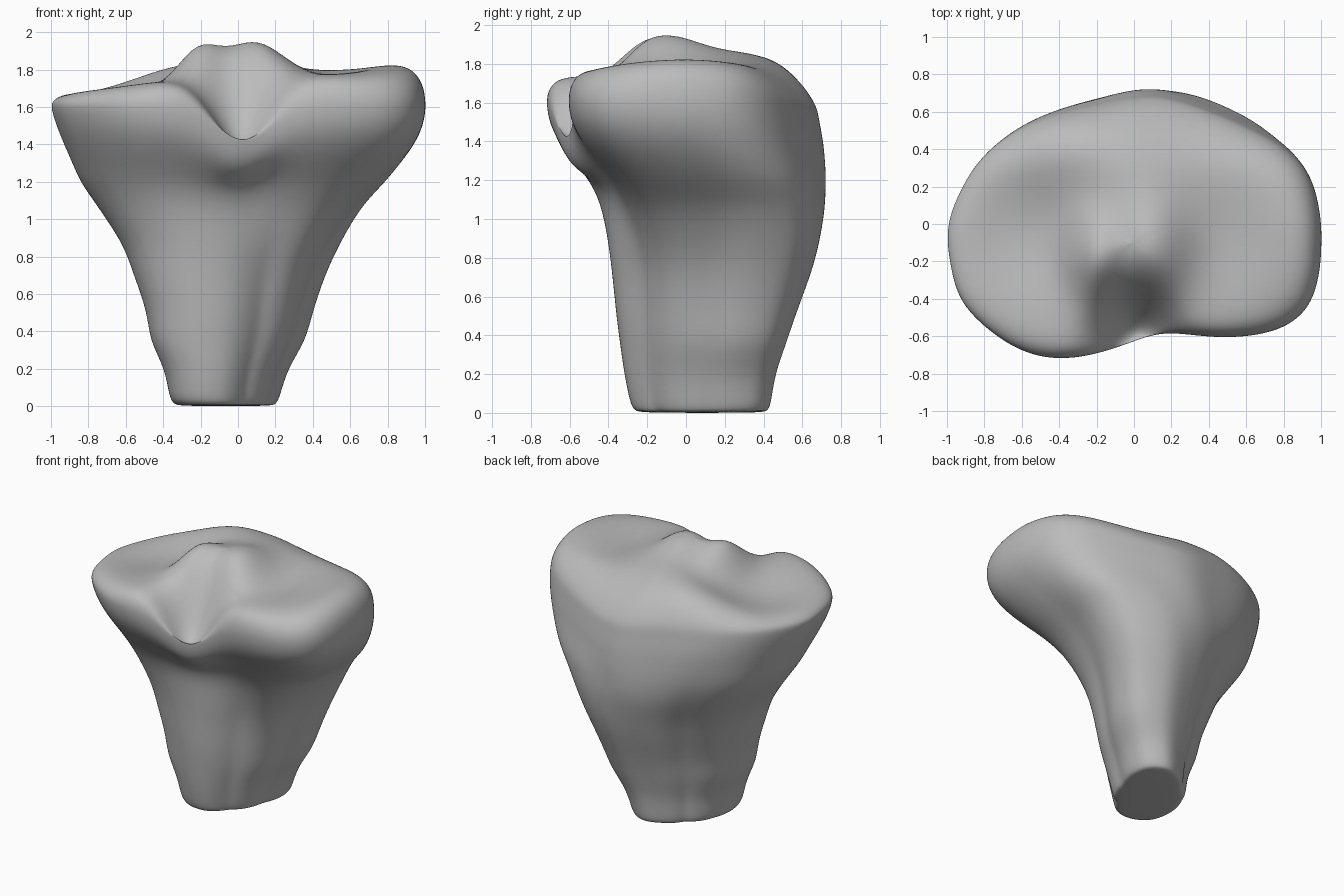
import bpy, bmesh, math

if "Cube" in bpy.data.objects:
    bpy.data.objects.remove(bpy.data.objects["Cube"], do_unlink=True)

SIDES = 80

# Outline of the broad upper head, fitted to a unit box
HEAD = [(-1, 0), (-.98, -.28), (-.92, -.58), (-.78, -.77), (-.6, -.94), (-.42, -1), (-.2, -.95),
        (0, -.85), (.12, -.79), (.25, -.79), (.5, -.83), (.8, -.77), (.93, -.63), (.98, -.42),
        (1, -.14), (.99, .14), (.92, .45), (.8, .62), (.62, .75), (.4, .88), (.25, .96), (.1, 1.01),
        (-.05, .98), (-.2, .93), (-.42, .86), (-.6, .76), (-.8, .55), (-.93, .27)]

# Outline of the narrow shaft: a slanted, rounded triangle with a crest at the back
SHAFT = [(-1, -.3), (-.87, -.8), (-.5, -1), (0, -.98), (.35, -.68), (.82, -.02), (1, .4),
         (.93, .8), (.5, 1.02), (.1, .92), (-.4, .57), (-.87, .1)]

# Height, x range, y range, share of the head outline
LEVELS = [(0, -.31, .18, -.22, .39, 0), (.012, -.345, .205, -.26, .42, 0),
          (.05, -.37, .225, -.28, .435, 0), (.2, -.39, .265, -.31, .455, 0),
          (.35, -.475, .365, -.33, .51, 0), (.5, -.485, .4, -.35, .56, .03),
          (.7, -.56, .47, -.37, .64, .1), (.85, -.61, .545, -.39, .69, .22),
          (1, -.71, .635, -.42, .725, .42), (1.1, -.78, .71, -.45, .735, .57),
          (1.2, -.85, .81, -.5, .735, .72), (1.3, -.89, .885, -.58, .73, .86),
          (1.4, -.93, .945, -.66, .72, .96), (1.5, -.97, .985, -.715, .71, 1),
          (1.6, -1, 1, -.73, .69, 1)]


def radii(outline):
    """Sample an outline as evenly spaced, slightly softened radii."""
    polar = sorted((math.atan2(y, x) % math.tau, math.hypot(x, y)) for x, y in outline)
    polar = [(polar[-1][0] - math.tau, polar[-1][1])] + polar + [(polar[0][0] + math.tau, polar[0][1])]
    result = []
    for i in range(SIDES):
        a = math.tau * i / SIDES
        for (a0, r0), (a1, r1) in zip(polar, polar[1:]):
            if a0 <= a <= a1:
                result.append(r0 + (r1 - r0) * (a - a0) / (a1 - a0))
                break
    for _ in range(2):
        result = [(result[i - 1] + 2 * result[i] + result[(i + 1) % SIDES]) / 4 for i in range(SIDES)]
    return result


def bump(x, y, cx, cy, wide, deep):
    return math.exp(-((x - cx) / wide) ** 2 - ((y - cy) / deep) ** 2)


def top_height(x, y):
    """Joint surface: two shallow dishes, a twin-peaked spine and a front notch."""
    z = 1.78 + .085 * x - .3 * max(0, x) * y * y
    z += .16 * bump(x, y, -.21, -.17, .14, .22)
    z += .16 * bump(x, y, .09, -.15, .2, .26)
    z += .06 * bump(x, y, 0, .2, .3, .3)
    z += .09 * bump(x, y, -.35, .5, .35, .3)
    z -= .05 * bump(x, y, .5, -.1, .3, .35)
    z -= .06 * bump(x, y, -.6, -.05, .3, .35)
    z -= .4 * bump(x, y, .02, -.62, .2, .25)
    return z - .6 * max(0, y - .25) ** 2


head, shaft = radii(HEAD), radii(SHAFT)
bm = bmesh.new()
rings = []

# Side wall, dipping under the front notch and along the back
for z, x0, x1, y0, y1, mix in LEVELS:
    ring = []
    for i in range(SIDES):
        a = math.tau * i / SIDES
        r = shaft[i] + (head[i] - shaft[i]) * mix
        x = (x0 + x1) / 2 + r * math.cos(a) * (x1 - x0) / 2
        y = (y0 + y1) / 2 + r * math.sin(a) * (y1 - y0) / 2
        dip = .17 * bump(x, y, .03, -.62, .22, .25) + .1 * bump(x, y, .1, .75, .6, .35)
        ring.append(bm.verts.new((x, y, z - dip * mix ** 3)))
    rings.append(ring)

# Rounded rim, softer at the back, and joint surface closing in on the middle
rim = [v.co.copy() for v in rings[-1]]
for s in (.99, .97, .94, .9, .85, .79, .73, .67, .6, .53, .46, .39, .32, .25, .18, .11, .04):
    ring = []
    for p in rim:
        x, y = p.x * s, p.y * s - .1 * (1 - s)
        rise = math.sqrt(1 - s ** (12 - 6 * max(0, p.y)))
        ring.append(bm.verts.new((x, y, p.z + (top_height(x, y) - p.z) * rise)))
    rings.append(ring)

for low, high in zip(rings, rings[1:]):
    for i in range(SIDES):
        j = (i + 1) % SIDES
        bm.faces.new((low[i], low[j], high[j], high[i]))
bm.faces.new(rings[-1])
bm.faces.new(rings[0][::-1])

mesh = bpy.data.meshes.new("bone_end")
bm.to_mesh(mesh)
bm.free()
bone = bpy.data.objects.new("bone_end", mesh)
bpy.context.collection.objects.link(bone)

# Plain grey colour
grey = bpy.data.materials.new("plain_grey")
grey.use_nodes = True
grey.diffuse_color = (.5, .5, .5, 1)
grey.node_tree.nodes["Principled BSDF"].inputs["Base Color"].default_value = (.5, .5, .5, 1)
mesh.materials.append(grey)

# Smooth surface
sub = bone.modifiers.new("smooth_surface", "SUBSURF")
sub.levels = sub.render_levels = 2
bpy.context.view_layer.objects.active = bone
bone.select_set(True)
bpy.ops.object.shade_smooth_by_angle(angle=math.radians(60))
